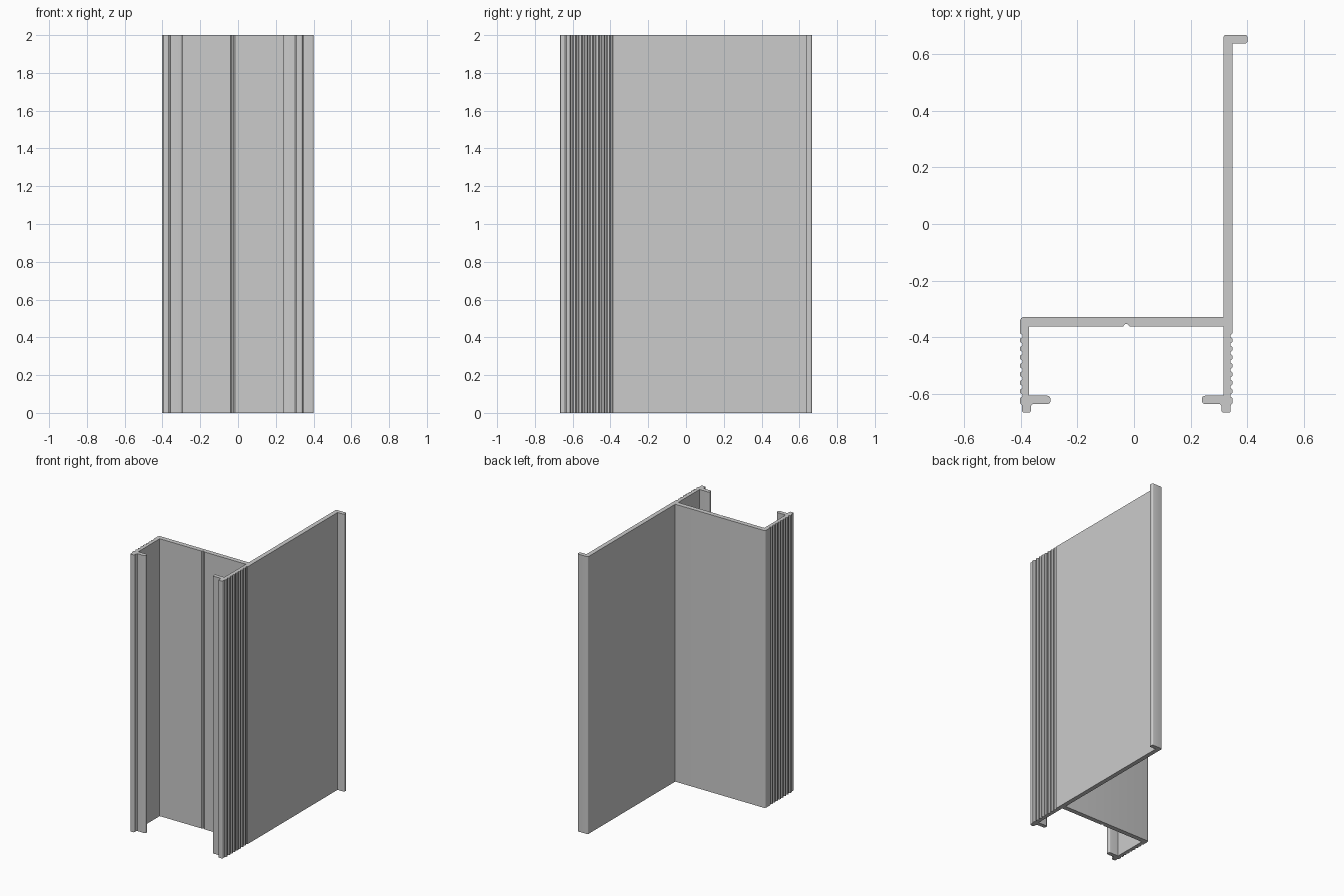
import bpy, bmesh
from math import sin, cos, pi
from mathutils import Vector

cube = bpy.data.objects.get("Cube")
if cube:
    bpy.data.objects.remove(cube, do_unlink=True)

HEIGHT = 2.0
PITCH = 0.03
GROOVES = 8

# Plain grey metal
metal = bpy.data.materials.new("grey_metal")
metal.use_nodes = True
grey = (0.6, 0.6, 0.6, 1)
metal.diffuse_color = grey
metal.node_tree.nodes["Principled BSDF"].inputs["Base Color"].default_value = grey


def rounded(x, y, corner, r):
    """Quarter arc around an outer corner; corner = start angle in quarter turns."""
    sx, sy = [(1, 1), (-1, 1), (-1, -1), (1, -1)][corner]
    cx, cy = x - sx * r, y - sy * r
    return [(cx + r * cos((corner + i / 4) * pi / 2),
             cy + r * sin((corner + i / 4) * pi / 2)) for i in range(5)]


def ribs(x, inward, top):
    """Scalloped grip, listed from the top groove downward."""
    pts = []
    for i in range(GROOVES):
        y = top - i * PITCH
        pts += [(x, y + 0.009), (x + inward * 0.008, y + 0.004),
                (x + inward * 0.008, y - 0.004), (x, y - 0.009)]
    return pts


# Cross-section, counter-clockwise from the back flange
outline = []
outline += rounded(0.40, 0.667, 0, 0.008)
outline += rounded(0.316, 0.667, 1, 0.008)
outline += [(0.316, -0.328)]
outline += rounded(-0.402, -0.328, 1, 0.014)
# left ribbed wall, foot and hooked lip
outline += ribs(-0.402, 1, -0.395)
outline += [(-0.402, -0.632), (-0.395, -0.64)]
outline += rounded(-0.395, -0.666, 2, 0.007)
outline += rounded(-0.364, -0.666, 3, 0.007)
outline += [(-0.364, -0.642), (-0.357, -0.635)]
outline += rounded(-0.295, -0.635, 3, 0.01)
outline += rounded(-0.295, -0.606, 0, 0.01)
outline += [(-0.371, -0.606), (-0.371, -0.362)]
# web with a small centring groove
outline += [(-0.039, -0.362), (-0.031, -0.353), (-0.023, -0.353), (-0.015, -0.362)]
# right hooked lip, foot and ribbed wall
outline += [(0.316, -0.362), (0.316, -0.606)]
outline += rounded(0.24, -0.606, 1, 0.01)
outline += rounded(0.24, -0.635, 2, 0.01)
outline += [(0.302, -0.635), (0.309, -0.642)]
outline += rounded(0.309, -0.666, 2, 0.007)
outline += rounded(0.341, -0.666, 3, 0.007)
outline += [(0.341, -0.64), (0.348, -0.632)]
outline += reversed(ribs(0.348, -1, -0.395))
# long fin up to the back flange
outline += [(0.348, 0.637)]
outline += rounded(0.40, 0.637, 3, 0.008)

# Extrude the section into the channel
bm = bmesh.new()
base = bm.faces.new([bm.verts.new(Vector((x, y, 0))) for x, y in outline])
top = bmesh.ops.extrude_face_region(bm, geom=[base], use_keep_orig=True)
bmesh.ops.translate(bm, vec=(0, 0, HEIGHT),
                    verts=[v for v in top["geom"] if isinstance(v, bmesh.types.BMVert)])
bmesh.ops.recalc_face_normals(bm, faces=bm.faces)
# Triangulate only the concave end caps
bmesh.ops.triangulate(bm, faces=[f for f in bm.faces if len(f.verts) > 4])

mesh = bpy.data.meshes.new("extruded_channel")
bm.to_mesh(mesh)
bm.free()
mesh.materials.append(metal)
channel = bpy.data.objects.new("extruded_channel", mesh)
bpy.context.collection.objects.link(channel)
bpy.context.view_layer.objects.active = channel
channel.select_set(True)
bpy.ops.object.shade_smooth_by_angle(angle=pi / 6)
